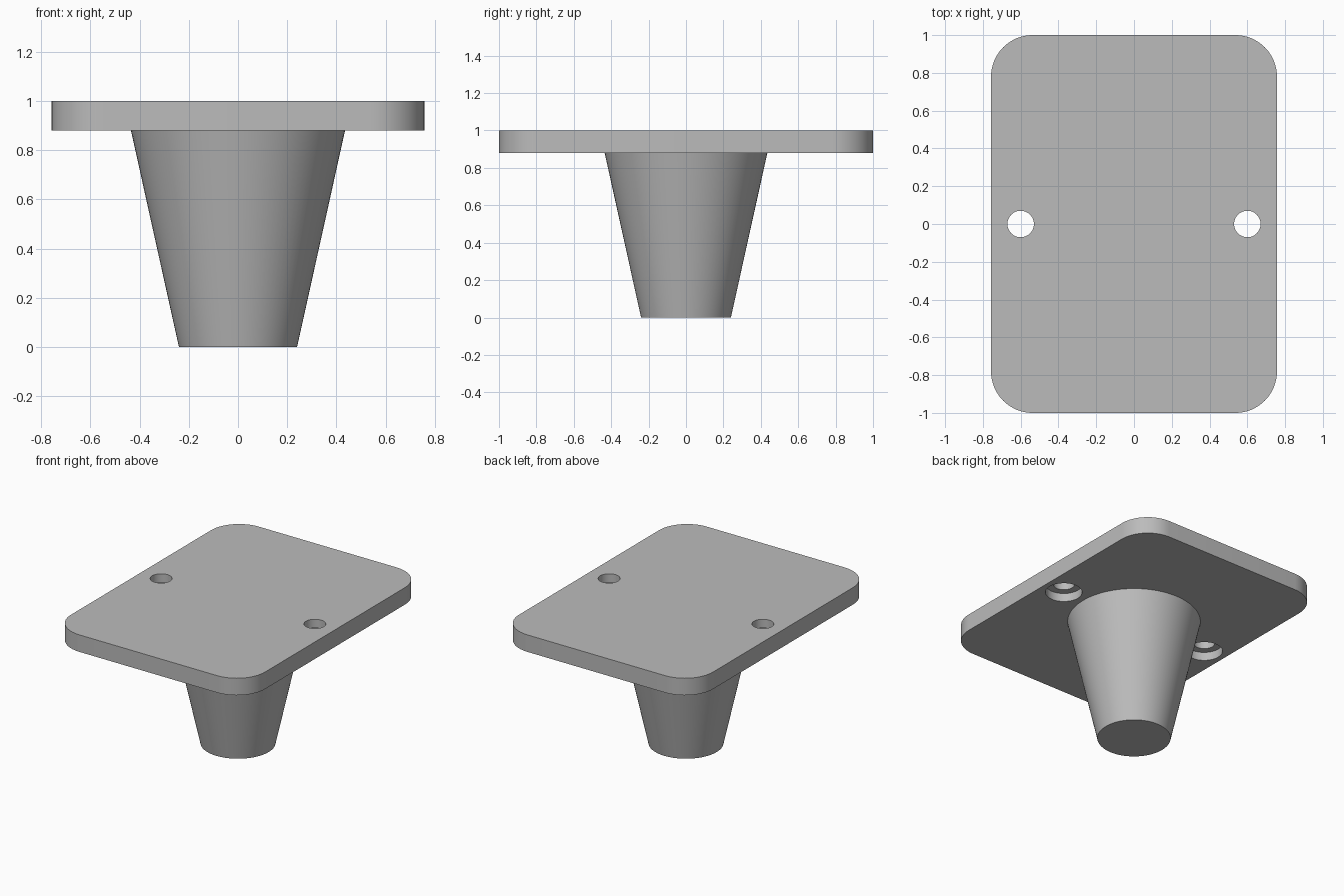
import bpy
import bmesh
from math import cos, sin, pi, radians

if "Cube" in bpy.data.objects:
    bpy.data.objects.remove(bpy.data.objects["Cube"], do_unlink=True)

HALF_X, HALF_Y, CORNER = 0.757, 1.0, 0.22
TOP, UNDERSIDE, LEDGE = 1.0, 0.88, 0.94
HOLE_X, HOLE_R, BORE_R = 0.6, 0.07, 0.12

grey = bpy.data.materials.new("plain grey")
grey.use_nodes = True
colour = (0.5, 0.5, 0.5, 1)
grey.diffuse_color = colour
grey.node_tree.nodes["Principled BSDF"].inputs["Base Color"].default_value = colour


def select_only(obj):
    bpy.ops.object.select_all(action='DESELECT')
    obj.select_set(True)
    bpy.context.view_layer.objects.active = obj


def smooth(obj):
    select_only(obj)
    bpy.ops.object.shade_smooth_by_angle(angle=radians(30))


def cylinder(name, x, r_low, r_high, low, high, sides=64):
    bpy.ops.mesh.primitive_cone_add(vertices=sides, radius1=r_low, radius2=r_high,
                                    depth=high - low, location=(x, 0, (low + high) / 2))
    obj = bpy.context.object
    obj.name = name
    obj.data.materials.append(grey)
    return obj


# Rounded rectangular plate
bm = bmesh.new()
outline = []
steps = 16
for quarter, (sx, sy) in enumerate([(1, 1), (-1, 1), (-1, -1), (1, -1)]):
    for i in range(steps + 1):
        a = (quarter + i / steps) * pi / 2
        outline.append(bm.verts.new((sx * (HALF_X - CORNER) + CORNER * cos(a),
                                     sy * (HALF_Y - CORNER) + CORNER * sin(a), UNDERSIDE)))
face = bm.faces.new(outline)
extruded = bmesh.ops.extrude_face_region(bm, geom=[face], use_keep_orig=True)
raised = [v for v in extruded["geom"] if isinstance(v, bmesh.types.BMVert)]
bmesh.ops.translate(bm, verts=raised, vec=(0, 0, TOP - UNDERSIDE))
bmesh.ops.recalc_face_normals(bm, faces=bm.faces)
mesh = bpy.data.meshes.new("plate")
bm.to_mesh(mesh)
bm.free()
plate = bpy.data.objects.new("plate", mesh)
bpy.context.collection.objects.link(plate)
mesh.materials.append(grey)

# Screw holes, each widened from below by a counterbore
for x in (-HOLE_X, HOLE_X):
    for radius, high in ((BORE_R, LEDGE), (HOLE_R, TOP + 0.1)):
        cutter = cylinder("hole_cutter", x, radius, radius, UNDERSIDE - 0.1, high)
        cutter.hide_render = True
        cut = plate.modifiers.new("hole", 'BOOLEAN')
        cut.operation = 'DIFFERENCE'
        cut.solver = 'EXACT'
        cut.object = cutter
        select_only(plate)
        bpy.ops.object.modifier_apply(modifier=cut.name)
        bpy.data.objects.remove(cutter, do_unlink=True)
smooth(plate)

# Tapered leg, left open where it meets the plate
leg = cylinder("tapered_leg", 0, 0.24, 0.435, 0, UNDERSIDE, 96)
bm = bmesh.new()
bm.from_mesh(leg.data)
caps = [f for f in bm.faces if f.normal.z > 0.9]
bmesh.ops.delete(bm, geom=caps, context='FACES_ONLY')
bm.to_mesh(leg.data)
bm.free()
smooth(leg)
